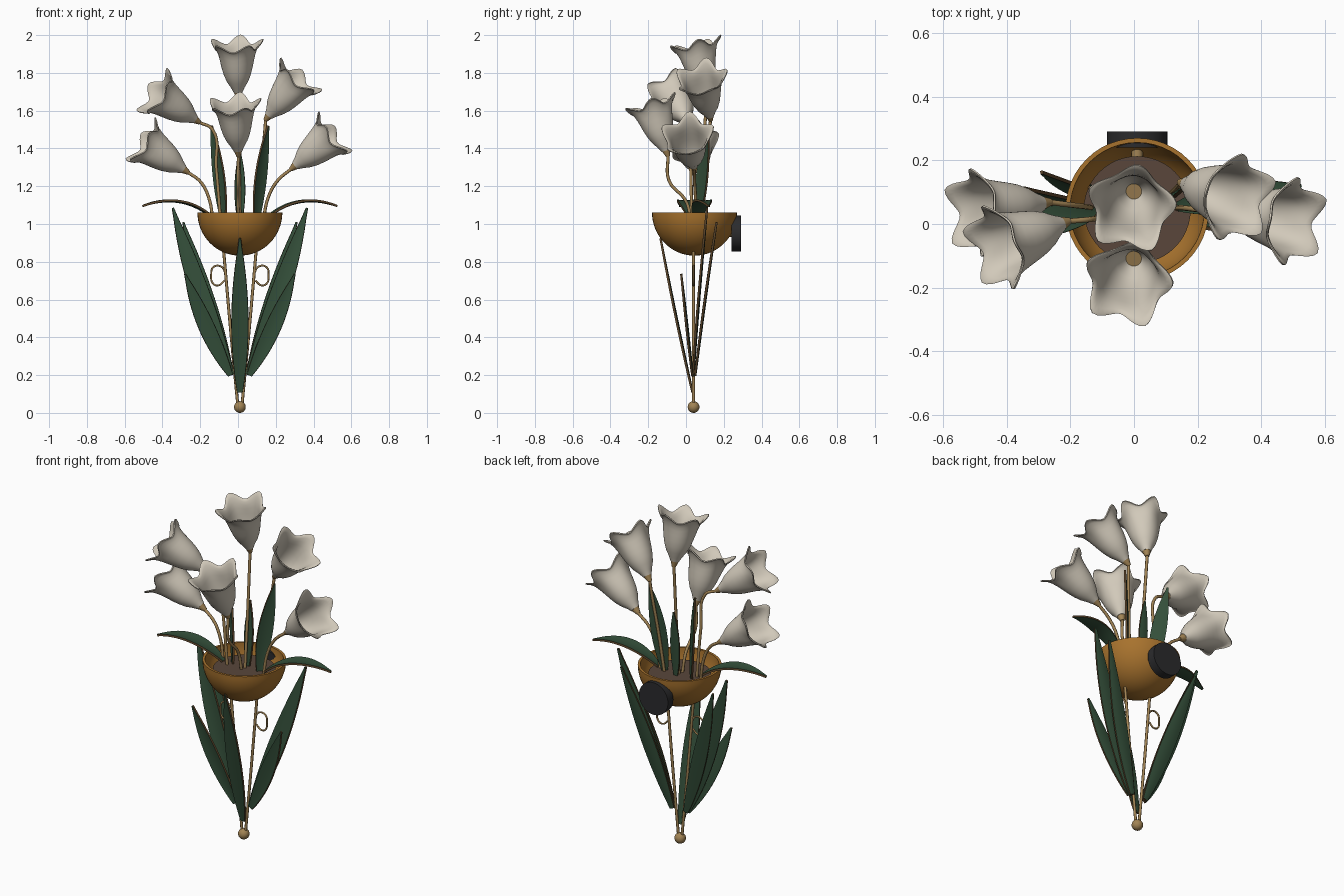
import bpy, bmesh, math
from mathutils import Vector, Matrix

if "Cube" in bpy.data.objects:
    bpy.data.objects.remove(bpy.data.objects["Cube"])

CX, CY = 0.01, 0.045  # shared centre line


def mat(name, rgb):
    m = bpy.data.materials.new(name)
    m.diffuse_color = (*rgb, 1)
    m.use_nodes = True
    m.node_tree.nodes["Principled BSDF"].inputs["Base Color"].default_value = m.diffuse_color
    return m


CREAM = mat("cream petal", (0.64, 0.585, 0.49))
BRASS = mat("brass", (0.36, 0.23, 0.09))
AMBER = mat("amber bowl", (0.39, 0.17, 0.027))
GREEN = mat("leaf green", (0.034, 0.078, 0.042))
EDGE = mat("leaf edge brown", (0.11, 0.062, 0.025))
SOIL = mat("soil brown", (0.1, 0.062, 0.043))
BLACK = mat("black plate", (0.024, 0.024, 0.026))


def finish(name, bm, mats, thickness=0, offset=0.0, angle=40):
    """Turn a bmesh into a smooth-shaded object, optionally with thickness."""
    me = bpy.data.meshes.new(name)
    bm.to_mesh(me)
    bm.free()
    ob = bpy.data.objects.new(name, me)
    bpy.context.collection.objects.link(ob)
    for m in mats:
        me.materials.append(m)
    bpy.ops.object.select_all(action='DESELECT')
    bpy.context.view_layer.objects.active = ob
    ob.select_set(True)
    if thickness:
        s = ob.modifiers.new("thickness", 'SOLIDIFY')
        s.thickness, s.offset = thickness, offset
        s.material_offset_rim = len(mats) - 1
        bpy.ops.object.modifier_apply(modifier=s.name)
    bpy.ops.object.shade_smooth_by_angle(angle=math.radians(angle))
    return ob


def frame(base, direction):
    return Matrix.Translation(base) @ Vector(direction).to_track_quat('Z', 'Y').to_matrix().to_4x4()


def cone(name, base, tip, r1, r2, m, seg=32):
    base, tip = Vector(base), Vector(tip)
    bm = bmesh.new()
    bmesh.ops.create_cone(bm, cap_ends=True, segments=seg, radius1=r1, radius2=r2,
                          depth=(tip - base).length, matrix=frame((base + tip) / 2, tip - base))
    return finish(name, bm, [m])


def wire(name, pts, radius, m=BRASS):
    cu = bpy.data.curves.new(name, 'CURVE')
    cu.dimensions = '3D'
    cu.bevel_depth, cu.bevel_resolution, cu.resolution_u = radius, 2, 8
    cu.use_fill_caps = True
    sp = cu.splines.new('BEZIER')
    sp.bezier_points.add(len(pts) - 1)
    for p, co in zip(sp.bezier_points, pts):
        p.co = co
        p.handle_left_type = p.handle_right_type = 'AUTO'
    cu.materials.append(m)
    ob = bpy.data.objects.new(name, cu)
    bpy.context.collection.objects.link(ob)


def grid_faces(bm, rows, closed=False):
    for a, b in zip(rows, rows[1:]):
        n = len(a)
        for j in range(n if closed else n - 1):
            k = (j + 1) % n
            bm.faces.new((a[j], a[k], b[k], b[j]))


def leaf(name, base, mid, tip, width, normal):
    """Leaf blade along a quadratic curve, widest near the middle."""
    base, mid, tip = Vector(base), Vector(mid), Vector(tip)
    bm = bmesh.new()
    rows = []
    for i in range(17):
        t = i / 16
        p = base * (1 - t) ** 2 + mid * 2 * t * (1 - t) + tip * t * t
        tan = (mid - base) * (1 - t) + (tip - mid) * t
        side = tan.cross(Vector(normal)).normalized()
        up = side.cross(tan).normalized()
        w = width / 2 * max(math.sin(math.pi * (0.08 + 0.92 * t)), 0.06) ** 0.8
        rows.append([bm.verts.new(p + side * w * u + up * w * 0.12 * u * u)
                     for u in (-1, -0.5, 0, 0.5, 1)])
    grid_faces(bm, rows)
    finish(name, bm, [GREEN, EDGE], 0.011)


def flower(name, base, mouth, length=0.27):
    """Five-lobed bell with a brass cap behind it."""
    base = Vector(base)
    axis = (Vector(mouth) - base).normalized()
    mx = frame(base, axis)
    profile = [(0, 0.022), (0.1, 0.034), (0.22, 0.053), (0.36, 0.068), (0.5, 0.078),
               (0.64, 0.086), (0.76, 0.093), (0.86, 0.101), (0.94, 0.112), (0.99, 0.122), (1.0, 0.129)]
    bm = bmesh.new()
    rows = []
    for t, r in profile:
        row = []
        for j in range(60):
            a = 2 * math.pi * j / 60
            lobe = 1 - 2 * abs(math.sin(2.5 * (a - math.pi / 2))) ** 1.6
            rr = r * (1 + 0.13 * t ** 4 * lobe)
            h = length * t + 0.02 * t ** 4 * lobe
            row.append(bm.verts.new(mx @ Vector((rr * math.cos(a), rr * math.sin(a), h))))
        rows.append(row)
    grid_faces(bm, rows, True)
    bm.faces.new(rows[0][::-1])
    finish(name, bm, [CREAM], 0.006, angle=60)
    cone(name + "_cap", base - axis * 0.035, base + axis * 0.012, 0.011, 0.027, BRASS, 20)


# Bowl: revolved half-round shell
bm = bmesh.new()
prof = []
for R, order in ((0.225, range(0, 17)), (0.211, range(16, -1, -1))):
    prof += [(R * math.sin(i * math.pi / 32), 1.062 - R * 1.02 * math.cos(i * math.pi / 32)) for i in order]
verts = [bm.verts.new((CX + r, CY, z)) for r, z in prof]
edges = [bm.edges.new(e) for e in zip(verts, verts[1:])]
bmesh.ops.spin(bm, geom=verts + edges, cent=(CX, CY, 0), axis=(0, 0, 1), angle=2 * math.pi, steps=48)
bmesh.ops.remove_doubles(bm, verts=bm.verts, dist=0.0005)
bmesh.ops.recalc_face_normals(bm, faces=bm.faces)
finish("bowl", bm, [AMBER])
cone("soil", (CX, CY, 0.975), (CX, CY, 1.01), 0.155, 0.168, SOIL, 48)

# Wall plate and its peg
cone("wall_plate", (CX, 0.24, 0.95), (CX, 0.29, 0.95), 0.095, 0.095, BLACK, 40)
cone("wall_peg", (CX, 0.2, 0.95), (CX, 0.245, 0.95), 0.018, 0.018, BRASS, 20)

# Bottom knob
bm = bmesh.new()
bmesh.ops.create_uvsphere(bm, u_segments=24, v_segments=14, radius=0.031,
                          matrix=Matrix.Translation((CX, 0.04, 0.031)))
finish("bottom_knob", bm, [BRASS])

# Mirrored rods, curls and leaves
for s, side in ((-1, "left"), (1, "right")):
    def P(x, y, z):
        return (CX + s * x, y, z)
    wire(f"{side}_rod", [P(0.012, 0.04, 0.05), P(0.05, 0.04, 0.45), P(0.088, 0.04, 0.88)], 0.008)
    wire(f"{side}_curl", [P(0.076, 0.04, 0.74), P(0.1, 0.04, 0.775), P(0.14, 0.04, 0.772),
                          P(0.152, 0.04, 0.73), P(0.142, 0.04, 0.685), P(0.115, 0.04, 0.675),
                          P(0.082, 0.04, 0.70)], 0.005)
    leaf(f"{side}_tall_leaf", P(0.045, 0.04, 0.2), P(0.22, 0.07, 0.62), P(0.355, 0.112, 1.085),
         0.1, (0, -1, 0.1))
    leaf(f"{side}_rear_leaf", P(0.045, 0.05, 0.2), P(0.175, 0.1, 0.58), P(0.3, 0.162, 1.01),
         0.085, (0, -1, 0.1))
    leaf(f"{side}_short_leaf", P(0.05, 0.035, 0.2), P(0.19, 0.01, 0.46), P(0.29, -0.025, 0.735),
         0.085, (0, -1, 0))
    leaf(f"{side}_upright_leaf", P(0.085, 0.06, 1.0), P(0.1, 0.09, 1.25), P(0.15, 0.115, 1.52),
         0.082, (s, -1, 0))
    leaf(f"{side}_spread_leaf", P(0.13, CY + s * 0.01, 1.02), P(0.3, CY + s * 0.04, 1.17),
         P(0.515, CY + s * 0.075, 1.095), 0.095, (0, 0, 1))

# Middle leaves
leaf("front_leaf", (CX, 0.035, 0.11), (CX, -0.05, 0.5), (CX, -0.135, 0.925), 0.09, (0, -1, 0))
leaf("upright_middle_leaf", (CX, 0.08, 1.0), (CX, 0.09, 1.2), (CX, 0.1, 1.39), 0.056, (0, -1, 0))

# Flowers: base, mouth centre, then stem points from the soil upward
FLOWERS = {
    "top_flower": ((0, 0.105, 1.7), (-0.01, 0.045, 1.97),
                   [(0.01, 0.05, 0.99), (0.005, 0.085, 1.35)]),
    "front_flower": ((0, -0.105, 1.39), (-0.02, -0.185, 1.63),
                     [(0.005, 0.03, 0.99), (0.0, 0.0, 1.12), (0, -0.09, 1.23)]),
    "upper_left_flower": ((-0.23, 0.0, 1.555), (-0.43, -0.075, 1.69),
                          [(-0.09, 0.03, 0.99), (-0.115, 0.025, 1.3), (-0.135, 0.015, 1.5)]),
    "lower_left_flower": ((-0.29, 0.065, 1.29), (-0.5, 0.035, 1.43),
                          [(-0.13, 0.05, 0.99), (-0.155, 0.055, 1.14), (-0.2, 0.06, 1.225)]),
    "upper_right_flower": ((0.165, 0.125, 1.575), (0.305, 0.085, 1.75),
                           [(0.09, 0.07, 0.99), (0.115, 0.095, 1.25), (0.14, 0.12, 1.47)]),
    "lower_right_flower": ((0.305, 0.04, 1.31), (0.485, 0.01, 1.455),
                           [(0.13, 0.05, 0.99), (0.16, 0.05, 1.14), (0.21, 0.045, 1.23)]),
}
for name, (base, mouth, stem) in FLOWERS.items():
    flower(name, base, mouth, 0.255)
    end = Vector(base) - (Vector(mouth) - Vector(base)).normalized() * 0.03
    wire(name + "_stem", stem + [end], 0.0085)
